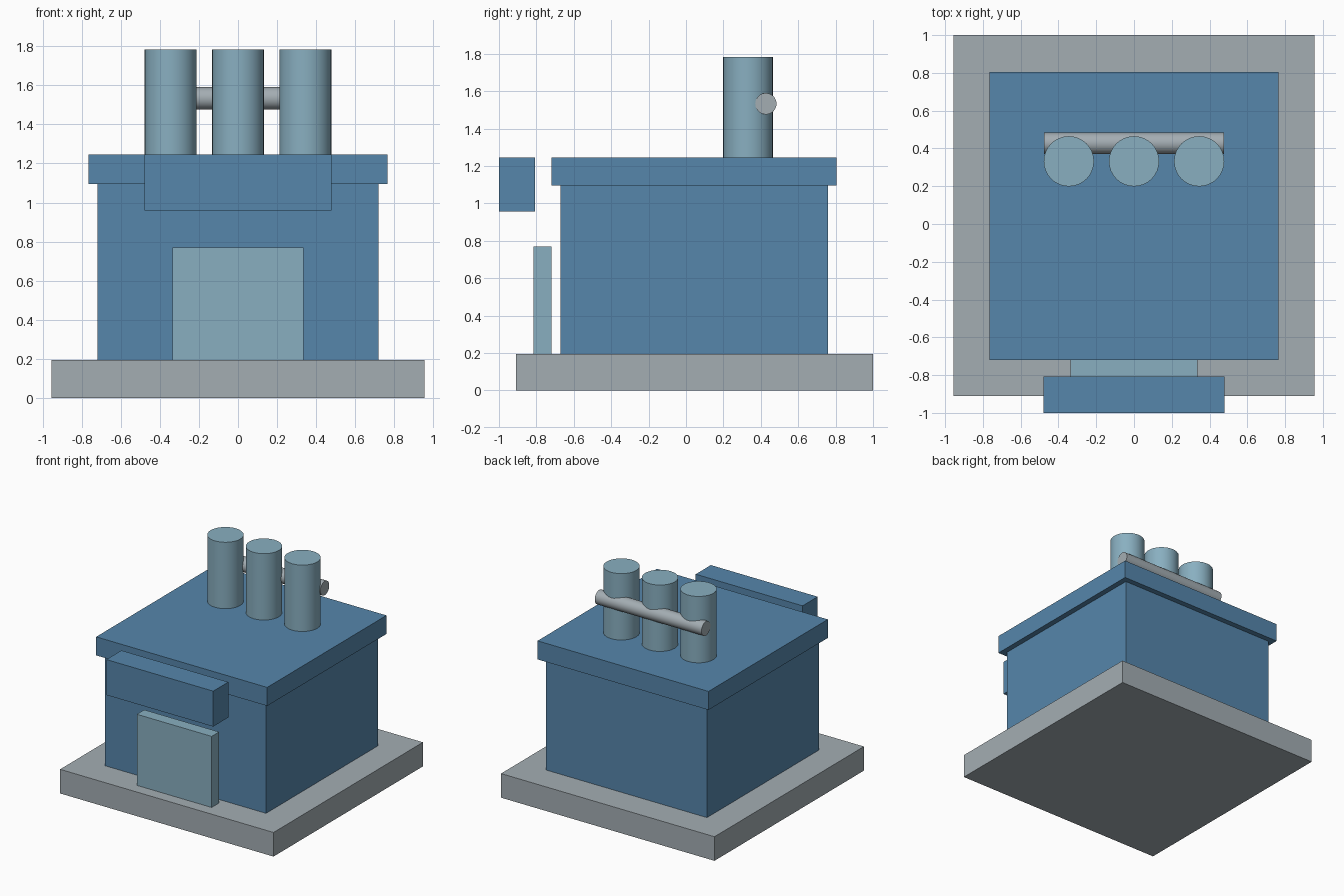
import bpy
import math

cube = bpy.data.objects.get("Cube")
if cube:
    bpy.data.objects.remove(cube, do_unlink=True)


def material(name, rgb):
    mat = bpy.data.materials.new(name)
    mat.use_nodes = True
    mat.diffuse_color = (*rgb, 1)
    mat.node_tree.nodes["Principled BSDF"].inputs["Base Color"].default_value = (*rgb, 1)
    return mat


BLUE = material("steel blue", (0.093, 0.24, 0.41))
PALE = material("pale blue", (0.25, 0.43, 0.53))
GREY = material("light grey", (0.37, 0.42, 0.45))


def finish(name, mat):
    obj = bpy.context.object
    obj.name = obj.data.name = name
    obj.data.materials.append(mat)
    return obj


def box(name, mat, half_width, y, z):
    """Box centred on x, spanning the given y and z ranges."""
    bpy.ops.mesh.primitive_cube_add(size=1, location=(0, sum(y) / 2, sum(z) / 2))
    obj = finish(name, mat)
    obj.scale = (2 * half_width, y[1] - y[0], z[1] - z[0])
    bpy.ops.object.transform_apply(location=False, rotation=False, scale=True)


def cylinder(name, mat, radius, length, centre, rotation=(0, 0, 0)):
    bpy.ops.mesh.primitive_cylinder_add(vertices=32, radius=radius, depth=length,
                                        location=centre, rotation=rotation)
    finish(name, mat)
    bpy.ops.object.shade_smooth_by_angle(angle=math.radians(35))


# Building
BASE_TOP, WALL_TOP, ROOF_TOP = 0.195, 1.095, 1.245
box("base_slab", GREY, 0.955, (-0.91, 1.0), (0, BASE_TOP))
box("main_body", BLUE, 0.72, (-0.67, 0.76), (BASE_TOP, WALL_TOP))
box("roof_slab", BLUE, 0.765, (-0.72, 0.805), (WALL_TOP, ROOF_TOP))

# Free-standing door panel and canopy in front of the wall
box("door_panel", PALE, 0.335, (-0.815, -0.72), (BASE_TOP, 0.77))
box("front_canopy", BLUE, 0.478, (-1.0, -0.807), (0.958, ROOF_TOP))

# Row of chimneys joined by a pipe
CHIMNEY_TOP = 1.782
for side, x in (("right", -0.345), ("middle", 0), ("left", 0.345)):
    cylinder(side + "_chimney", PALE, 0.133, CHIMNEY_TOP - ROOF_TOP,
             (x, 0.332, (CHIMNEY_TOP + ROOF_TOP) / 2))
cylinder("connecting_pipe", GREY, 0.057, 0.955, (0, 0.427, 1.533),
         (0, math.pi / 2, 0))
